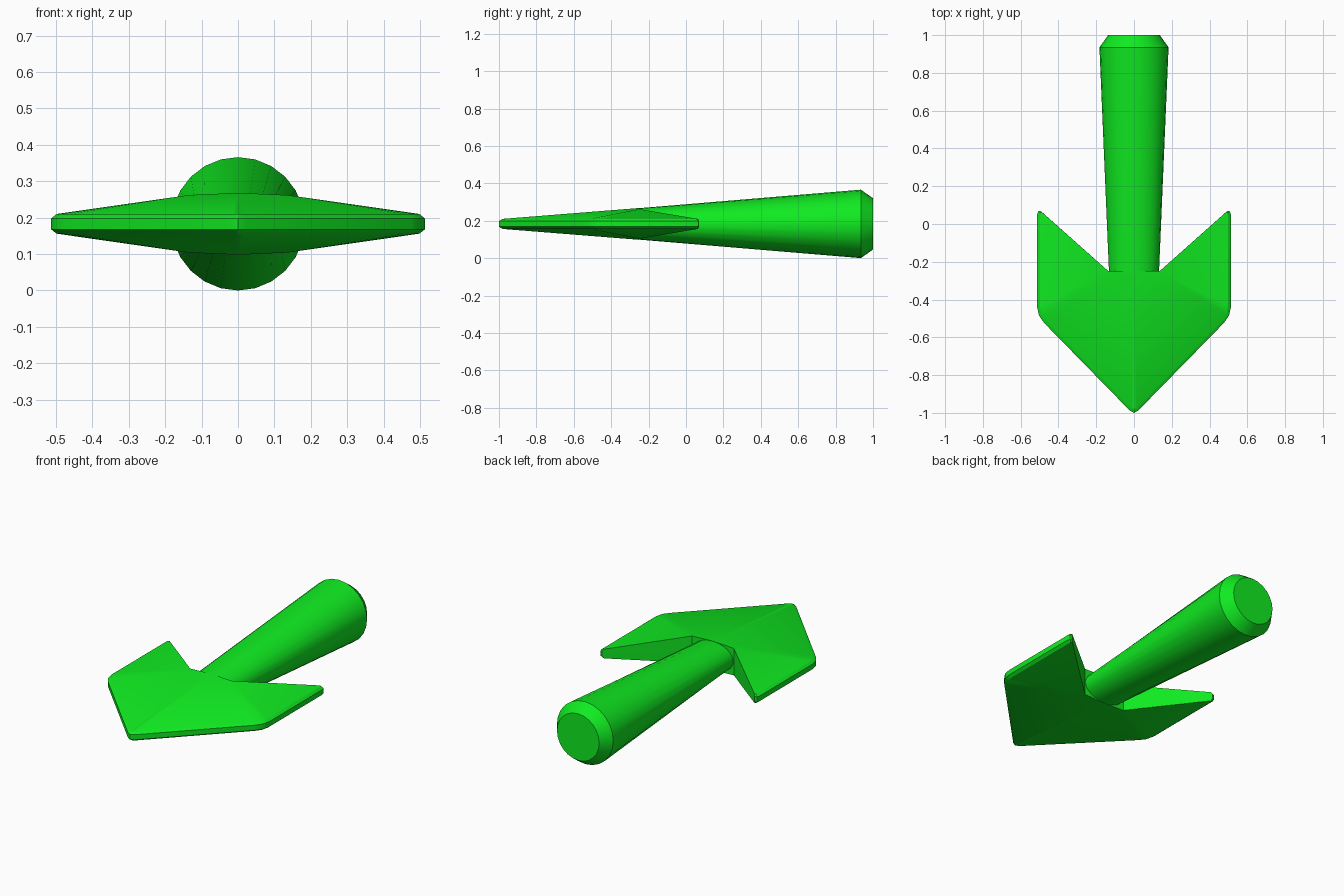
import bpy, bmesh
from math import sin, cos, tau, radians

if "Cube" in bpy.data.objects:
    bpy.data.objects.remove(bpy.data.objects["Cube"])

MID = 0.183  # height of the centre plane

green = bpy.data.materials.new("green")
green.diffuse_color = (0.005, 0.83, 0.015, 1)
green.use_nodes = True
green.node_tree.nodes["Principled BSDF"].inputs["Base Color"].default_value = green.diffuse_color


def finish(name, bm, mirror=False):
    bmesh.ops.recalc_face_normals(bm, faces=bm.faces)
    mesh = bpy.data.meshes.new(name)
    bm.to_mesh(mesh)
    bm.free()
    mesh.materials.append(green)
    obj = bpy.data.objects.new(name, mesh)
    bpy.context.collection.objects.link(obj)
    bpy.ops.object.select_all(action='DESELECT')
    bpy.context.view_layer.objects.active = obj
    obj.select_set(True)
    if mirror:
        obj.modifiers.new("mirror", 'MIRROR').use_clip = True
        bpy.ops.object.modifier_apply(modifier="mirror")
    bpy.ops.object.shade_smooth_by_angle(angle=radians(28))
    return obj


# Shaft: tapering round bar with a chamfered end, flattened where it meets the head
bm = bmesh.new()
SIDES = 24
rings = []
for y, rx, rz in [(-0.30, 0.128, 0.079), (-0.24, 0.133, 0.085),
                  (0.935, 0.183, 0.183), (1.0, 0.137, 0.137)]:
    rings.append([bm.verts.new((rx * sin(tau * i / SIDES), y,
                                MID + rz * cos(tau * i / SIDES)))
                  for i in range(SIDES)])
for a, b in zip(rings, rings[1:]):
    for i in range(SIDES):
        j = (i + 1) % SIDES
        bm.faces.new((a[i], a[j], b[j], b[i]))
bm.faces.new(rings[0])
bm.faces.new(rings[-1])
finish("arrow_shaft", bm)

# Head: right half outline from the point round the wing to the notch
rim = [(0, -1), (0.022, -0.988), (0.475, -0.525), (0.503, -0.485), (0.513, -0.44),
       (0.513, 0.05), (0.507, 0.067), (0.495, 0.07), (0.135, -0.25)]
inner = [(0, -0.98), (0.014, -0.972), (0.462, -0.512), (0.488, -0.478), (0.498, -0.435),
         (0.498, 0.05), (0.496, 0.06), (0.488, 0.063), (0.135, -0.25)]
bm = bmesh.new()
last = len(rim) - 1


def layer(points, half):
    return [bm.verts.new((x, y, MID + half)) for x, y in points]


layers = {}
for s in (1, -1):
    edge = layer(rim, s * 0.015)
    top = layer(inner, s * 0.027)
    top[last].co.z = MID + s * 0.079      # thickest at the notch
    centre = bm.verts.new((0, -0.25, MID + s * 0.085))
    layers[s] = edge, top, centre
    for i in range(last):                 # rounded rim
        bm.faces.new((edge[i], edge[i + 1], top[i + 1], top[i]))
    notch = top[last]
    for i in range(last - 1):             # sloping face
        bm.faces.new((centre if i < 2 else notch, top[i], top[i + 1]))
    bm.faces.new((centre, top[2], notch))

(e1, t1, c1), (e2, t2, c2) = layers[1], layers[-1]
for i in range(last):                     # upright edge band
    bm.faces.new((e1[i], e1[i + 1], e2[i + 1], e2[i]))
bm.faces.new((c1, t1[last], e1[last], e2[last], t2[last], c2))
finish("arrow_head", bm, mirror=True)
